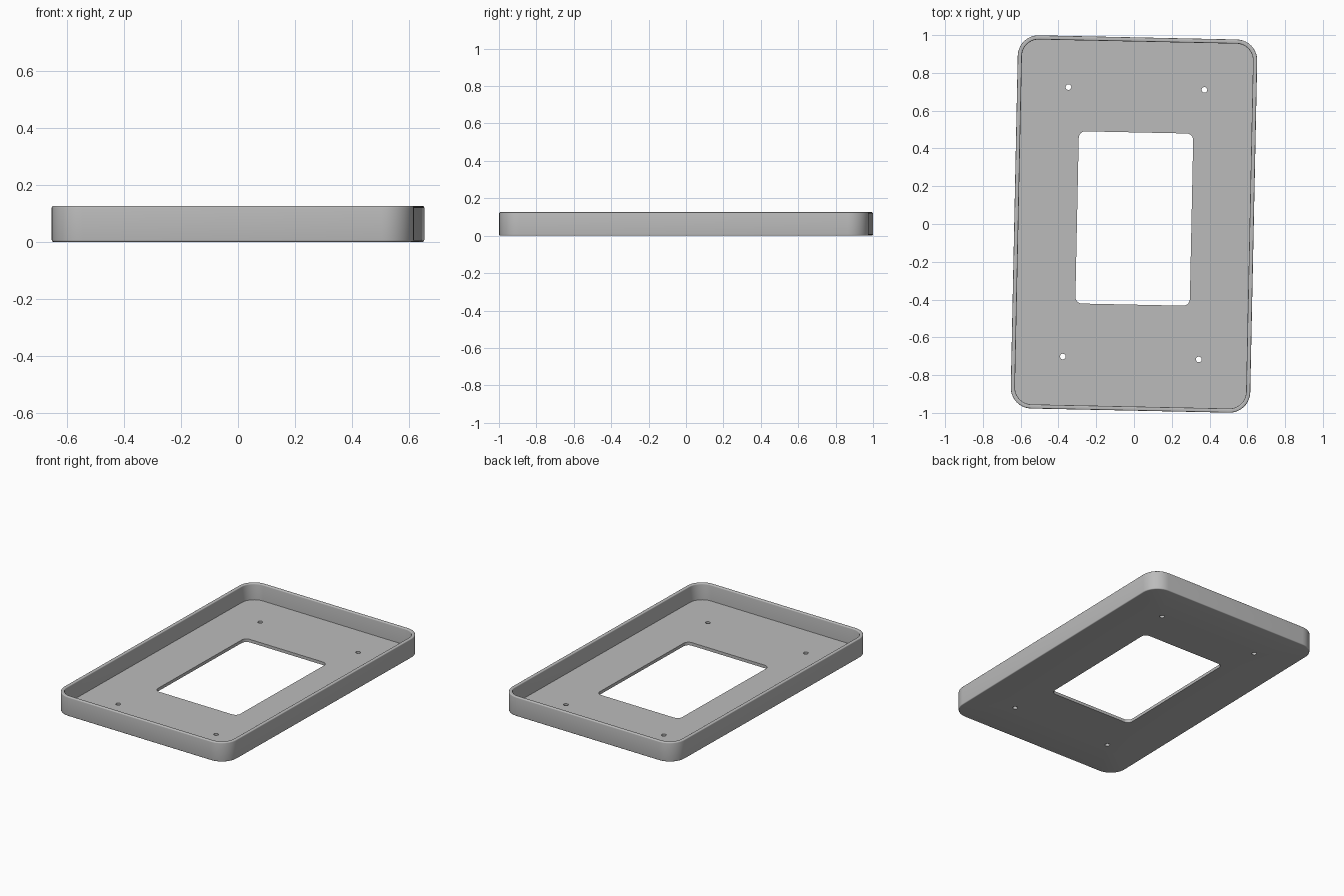
import bpy, bmesh, math

if "Cube" in bpy.data.objects:
    bpy.data.objects.remove(bpy.data.objects["Cube"])

TILT = math.radians(-1.2)          # slight turn of the whole tray about z
HALF_W, HALF_L, RADIUS = 0.634, 0.988, 0.11
HEIGHT, FLOOR, WALL, EDGE = 0.126, 0.02, 0.022, 0.006


def rounded_rect(hw, hl, r, cx=0.0, cy=0.0, steps=10):
    """Counter-clockwise outline of a rectangle with round corners."""
    pts = []
    for k, (sx, sy) in enumerate([(1, 1), (-1, 1), (-1, -1), (1, -1)]):
        for i in range(steps + 1):
            a = math.pi / 2 * (k + i / steps)
            pts.append((cx + sx * (hw - r) + r * math.cos(a),
                        cy + sy * (hl - r) + r * math.sin(a)))
    return pts


def circle(cx, cy, r, n=24):
    return [(cx + r * math.cos(2 * math.pi * i / n),
             cy + r * math.sin(2 * math.pi * i / n)) for i in range(n)]


def ring(bm, pts, z):
    vs = [bm.verts.new((x, y, z)) for x, y in pts]
    return vs, [bm.edges.new((vs[i], vs[(i + 1) % len(vs)])) for i in range(len(vs))]


def loft(bm, a, b):
    n = len(a)
    for i in range(n):
        j = (i + 1) % n
        bm.faces.new((a[i], a[j], b[j], b[i]))


bm = bmesh.new()

# wall section, from the bottom edge over the rounded rim to the inside floor
section = [(EDGE, 0.0)]
arc = [math.pi / 2 * i / 4 for i in range(5)]
section += [(EDGE * (1 - math.sin(a)), EDGE * (1 - math.cos(a))) for a in arc[1:]]
section += [(EDGE * (1 - math.cos(a)), HEIGHT - EDGE * (1 - math.sin(a))) for a in arc]
section += [(WALL - EDGE * (1 - math.sin(a)), HEIGHT - EDGE * (1 - math.cos(a))) for a in arc]
section += [(WALL, FLOOR)]
rings = [ring(bm, rounded_rect(HALF_W - d, HALF_L - d, RADIUS - d), z) for d, z in section]
for lower, upper in zip(rings, rings[1:]):
    loft(bm, lower[0], upper[0])

# central window and four screw holes through the floor
openings = [rounded_rect(0.303, 0.456, 0.035, 0.001, 0.029, steps=6)]
openings += [circle(sx * 0.36 - 0.002, sy * 0.7135 + 0.004, 0.015)
             for sx in (-1, 1) for sy in (-1, 1)]
under, over = list(rings[0][1]), list(rings[-1][1])
for pts in openings:
    low, high = ring(bm, pts, 0.0), ring(bm, pts, FLOOR)
    loft(bm, high[0], low[0])
    under += low[1]
    over += high[1]

# floor plates with the openings left free
for edges, up in ((under, -1), (over, 1)):
    bmesh.ops.triangle_fill(bm, use_beauty=True, use_dissolve=False,
                            edges=edges, normal=(0, 0, up))
bmesh.ops.recalc_face_normals(bm, faces=bm.faces)

mesh = bpy.data.meshes.new("tray")
bm.to_mesh(mesh)
bm.free()
tray = bpy.data.objects.new("tray", mesh)
bpy.context.collection.objects.link(tray)
tray.rotation_euler.z = TILT

grey = bpy.data.materials.new("light grey")
grey.diffuse_color = (0.5, 0.5, 0.5, 1)
grey.use_nodes = True
grey.node_tree.nodes["Principled BSDF"].inputs["Base Color"].default_value = grey.diffuse_color
mesh.materials.append(grey)

bpy.context.view_layer.objects.active = tray
tray.select_set(True)
bpy.ops.object.shade_smooth_by_angle(angle=math.radians(30))
